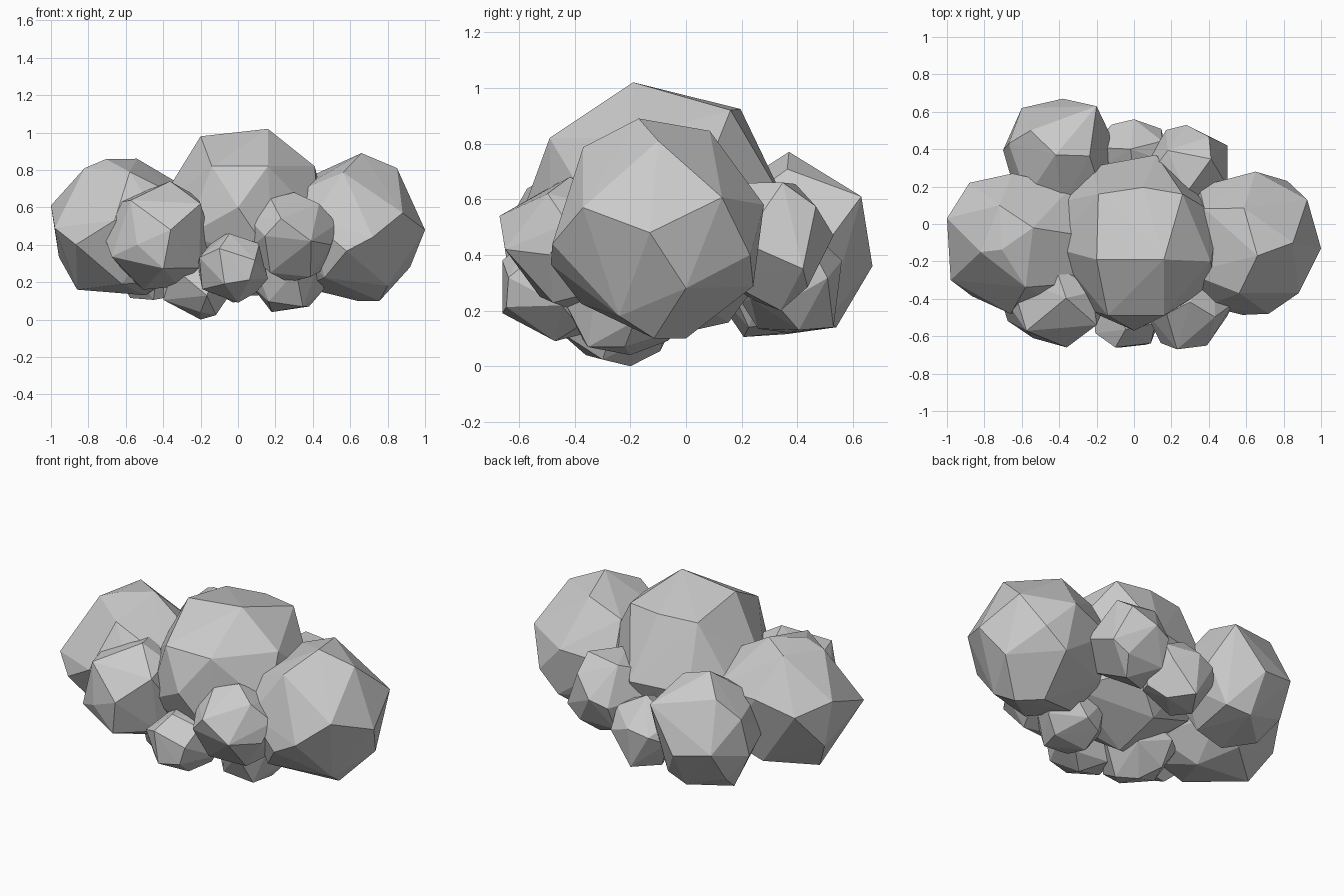
import bpy, bmesh, random
from mathutils import Vector, Euler

random.seed(4)


def puff(name, lo, hi, corners, ratio=0.55):
    """Faceted ball fitted to a box, turned so its vertices meet key corners."""
    bpy.ops.mesh.primitive_ico_sphere_add(subdivisions=2, radius=1)
    ob = bpy.context.object
    ob.name = name
    # Coarsen the ball for larger, uneven facets
    mod = ob.modifiers.new("coarse", 'DECIMATE')
    mod.ratio = ratio
    bpy.ops.object.modifier_apply(modifier=mod.name)
    base = [v.co.normalized() for v in ob.data.vertices]
    corners = [Vector(c) for c in corners]

    def turned():
        m = Euler([random.uniform(0, 6.28) for _ in range(3)]).to_matrix()
        pts = [m @ p for p in base]
        mn = [min(p[i] for p in pts) for i in range(3)]
        mx = [max(p[i] for p in pts) for i in range(3)]
        return [Vector([lo[i] + (p[i] - mn[i]) / (mx[i] - mn[i]) * (hi[i] - lo[i])
                        for i in range(3)]) for p in pts]

    def misfit(pts):
        return sum(min((p - c).length_squared for p in pts) for c in corners)

    # Best of many turns, then snap the nearest free vertices to the corners
    pts = min((turned() for _ in range(700)), key=misfit)
    for c in corners:
        pts.remove(min(pts, key=lambda p: (p - c).length_squared))
    pts += corners

    # Skin the points
    bm = bmesh.new()
    for p in pts:
        bm.verts.new(p)
    res = bmesh.ops.convex_hull(bm, input=bm.verts)
    loose = [v for v in bm.verts if not v.link_faces]
    bmesh.ops.delete(bm, geom=loose, context='VERTS')
    bmesh.ops.recalc_face_normals(bm, faces=bm.faces)
    bm.to_mesh(ob.data)
    bm.free()
    return ob


# Three main lobes
puff("centre_lobe", (-0.44, -0.57, 0.09), (0.46, 0.37, 1.02),
     [(0.16, -0.19, 1.02), (-0.20, -0.19, 0.98), (0.41, -0.20, 0.82),
      (0.26, 0.16, 0.92), (-0.19, 0.16, 0.92), (0.00, -0.57, 0.60),
      (0.16, -0.49, 0.82), (-0.14, -0.49, 0.82)])
puff("right_lobe", (0.21, -0.49, 0.10), (1.00, 0.28, 0.89),
     [(1.00, -0.13, 0.48), (0.66, -0.17, 0.89), (0.85, -0.10, 0.81),
      (0.65, 0.28, 0.58), (0.82, 0.23, 0.40), (0.88, -0.37, 0.57),
      (0.92, 0.00, 0.28), (0.80, -0.24, 0.18), (0.72, -0.48, 0.44),
      (0.64, 0.00, 0.10)])
puff("left_lobe", (-1.00, -0.48, 0.13), (-0.20, 0.27, 0.86),
     [(-1.00, 0.03, 0.61), (-0.98, -0.30, 0.49), (-0.82, -0.15, 0.81),
      (-0.54, -0.02, 0.86), (-0.72, 0.10, 0.84), (-0.66, -0.48, 0.53),
      (-0.86, -0.05, 0.16), (-0.65, 0.27, 0.62), (-0.88, 0.22, 0.55)])

# Back puffs
puff("back_left_puff", (-0.70, 0.06, 0.10), (-0.12, 0.67, 0.77),
     [(-0.38, 0.67, 0.36), (-0.20, 0.63, 0.61), (-0.60, 0.62, 0.40),
      (-0.42, 0.37, 0.77), (-0.38, 0.54, 0.14)], 0.5)
puff("back_centre_puff", (-0.19, 0.18, 0.12), (0.18, 0.56, 0.53),
     [(0.00, 0.56, 0.38), (0.00, 0.53, 0.14)], 0.4)
puff("back_right_puff", (0.05, 0.08, 0.20), (0.50, 0.53, 0.66),
     [(0.28, 0.53, 0.47), (0.50, 0.42, 0.35), (0.34, 0.34, 0.20)], 0.4)

# Front puffs
puff("front_right_puff", (0.04, -0.67, 0.20), (0.53, -0.15, 0.68),
     [(0.23, -0.67, 0.54), (0.39, -0.65, 0.42), (0.50, -0.49, 0.40)], 0.45)
puff("front_centre_puff", (-0.22, -0.66, 0.09), (0.16, -0.24, 0.46),
     [(-0.10, -0.66, 0.38), (0.00, -0.47, 0.09)], 0.4)
puff("front_left_puff", (-0.73, -0.66, 0.16), (-0.14, -0.06, 0.74),
     [(-0.36, -0.66, 0.48), (-0.54, -0.61, 0.40), (-0.20, -0.54, 0.62)], 0.45)

# Underside puffs
puff("under_left_puff", (-0.40, -0.46, 0.00), (0.00, -0.02, 0.42),
     [(-0.20, -0.20, 0.00), (-0.20, -0.36, 0.04)], 0.4)
puff("under_right_puff", (0.06, -0.45, 0.03), (0.46, -0.03, 0.43),
     [(0.18, -0.20, 0.04), (0.38, -0.22, 0.07)], 0.4)
